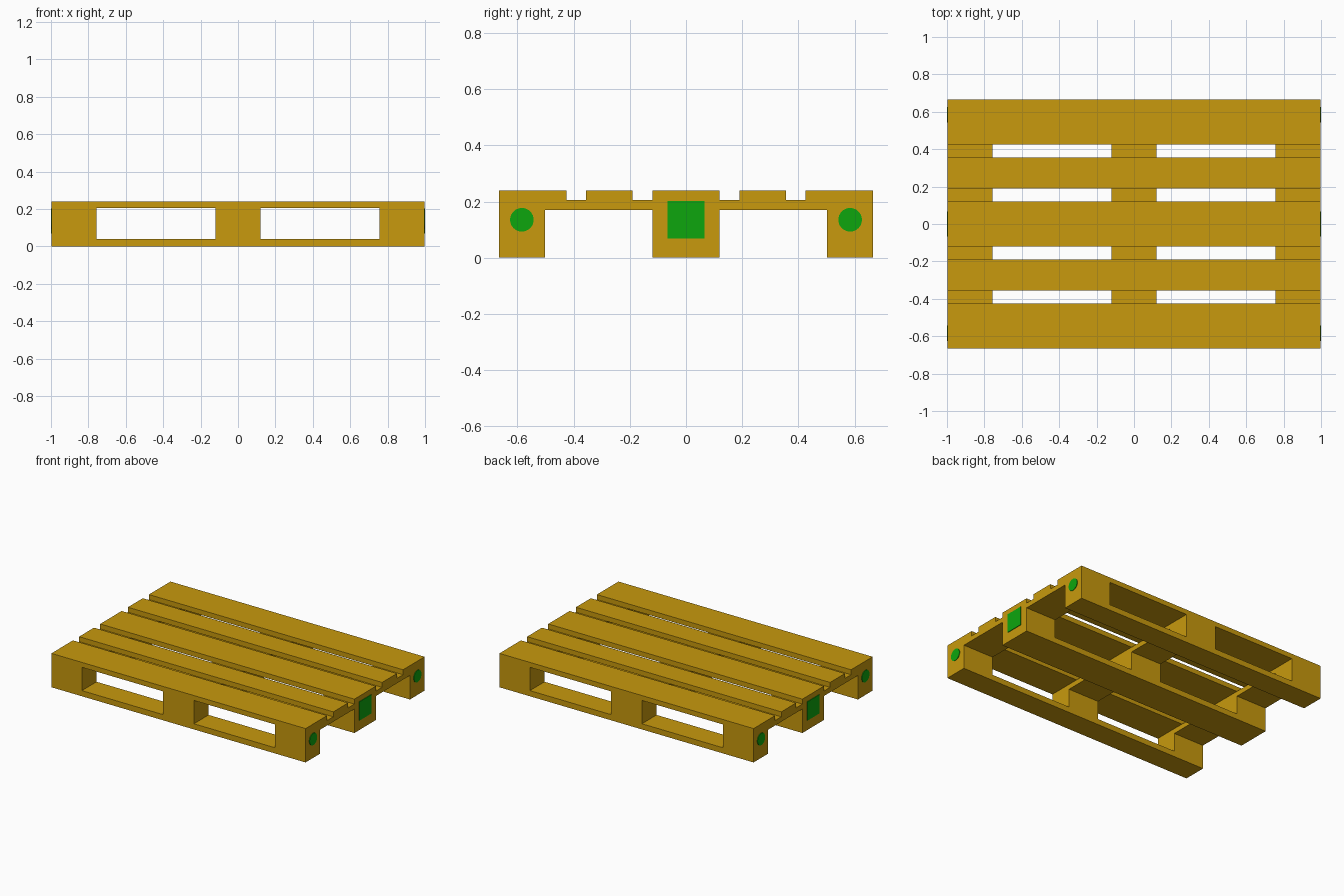
import bpy, bmesh
from math import pi
from mathutils import Matrix

if "Cube" in bpy.data.objects:
    bpy.data.objects.remove(bpy.data.objects["Cube"])


def material(name, color):
    m = bpy.data.materials.new(name)
    m.diffuse_color = color
    m.use_nodes = True
    m.node_tree.nodes["Principled BSDF"].inputs["Base Color"].default_value = m.diffuse_color
    return m


WOOD = material("wood", (0.58, 0.32, 0.004, 1))
GREEN = material("green_paint", (0.004, 0.38, 0.004, 1))

END = 0.996       # wooden end faces, the end marks reach x = 1
SIDE = 0.666      # half depth


def add_object(name, bm, mat):
    mesh = bpy.data.meshes.new(name)
    bm.to_mesh(mesh)
    bm.free()
    mesh.materials.append(mat)
    obj = bpy.data.objects.new(name, mesh)
    bpy.context.collection.objects.link(obj)
    return obj


def box(name, x, y, z, mat=WOOD):
    bm = bmesh.new()
    size = [b - a for a, b in (x, y, z)]
    mid = [(a + b) / 2 for a, b in (x, y, z)]
    bmesh.ops.create_cube(bm, size=1, matrix=Matrix.Translation(mid) @ Matrix.Diagonal((*size, 1)))
    return add_object(name, bm, mat)


def disc(name, x, y, z, radius, depth):
    bm = bmesh.new()
    place = Matrix.Translation((x, y, z)) @ Matrix.Rotation(pi / 2, 4, 'Y')
    bmesh.ops.create_cone(bm, cap_ends=True, segments=32, radius1=radius,
                          radius2=radius, depth=depth, matrix=place)
    return add_object(name, bm, GREEN)


columns = {"left": (-END, -0.757), "middle": (-0.121, 0.121), "right": (0.757, END)}
rows = {"front": (-SIDE, -0.502), "centre": (-0.12, 0.12), "back": (0.502, SIDE)}

# Top deck boards
deck = [(-SIDE, -0.425), (-0.356, -0.19), (-0.12, 0.12), (0.19, 0.356), (0.425, SIDE)]
for i, y in enumerate(deck, 1):
    box(f"deck_board_{i}", (-END, END), y, (0.205, 0.24))

# Cross boards under the deck
for col, x in columns.items():
    box(f"{col}_cross_board", x, (-SIDE, SIDE), (0.17, 0.205))

# Bottom runners and the spacer blocks on them
for row, y in rows.items():
    box(f"{row}_runner", (-END, END), y, (0, 0.04))
    for col, x in columns.items():
        box(f"{row}_{col}_block", x, y, (0.04, 0.17))

# Thin green marks on both ends
for side, s in (("left", -1), ("right", 1)):
    box(f"{side}_square_mark", sorted((s * END, s)), (-0.066, 0.066), (0.069, 0.202), GREEN)
    for row, y in (("front", -0.584), ("back", 0.584)):
        disc(f"{side}_{row}_round_mark", s * (END + 1) / 2, y, 0.135, 0.042, 1 - END)
